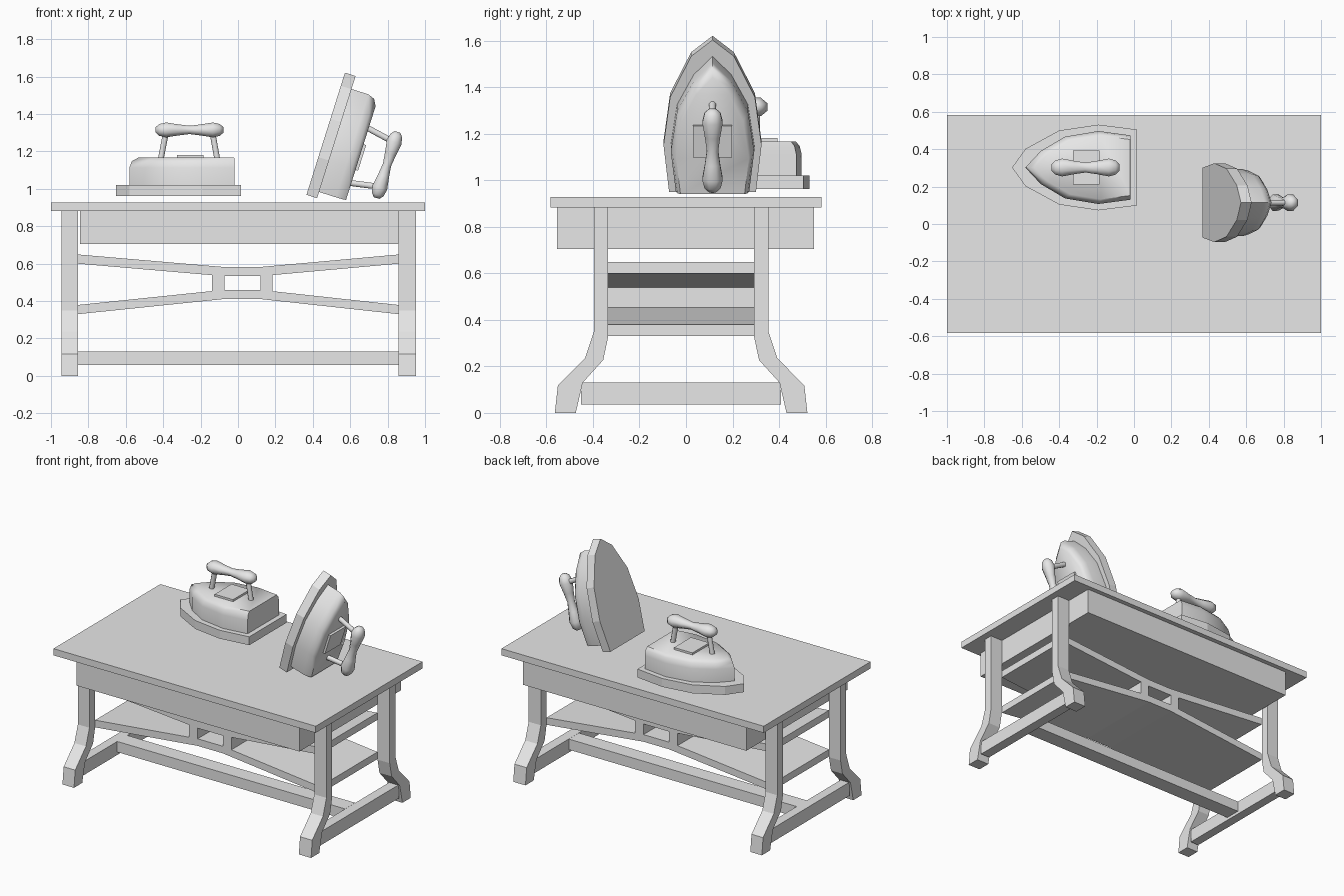
import bpy, bmesh, math
from mathutils import Matrix, Vector

cube = bpy.data.objects.get("Cube")
if cube:
    bpy.data.objects.remove(cube, do_unlink=True)

grey = bpy.data.materials.new("plain_grey")
grey.use_nodes = True
grey.diffuse_color = (0.8, 0.8, 0.8, 1)
grey.node_tree.nodes["Principled BSDF"].inputs["Base Color"].default_value = (0.8, 0.8, 0.8, 1)


def loft(name, rings, matrix=None, smooth=None):
    """Skin a list of equal-length point rings and cap both ends."""
    bm = bmesh.new()
    loops = [[bm.verts.new(p) for p in ring] for ring in rings]
    count = len(loops[0])
    for a, b in zip(loops, loops[1:]):
        for i in range(count):
            j = (i + 1) % count
            bm.faces.new((a[i], a[j], b[j], b[i]))
    bm.faces.new(loops[0])
    bm.faces.new(loops[-1])
    bmesh.ops.recalc_face_normals(bm, faces=bm.faces)
    mesh = bpy.data.meshes.new(name)
    bm.to_mesh(mesh)
    bm.free()
    mesh.materials.append(grey)
    obj = bpy.data.objects.new(name, mesh)
    bpy.context.scene.collection.objects.link(obj)
    if matrix:
        obj.matrix_world = matrix
    if smooth:
        bpy.ops.object.select_all(action='DESELECT')
        obj.select_set(True)
        bpy.context.view_layer.objects.active = obj
        bpy.ops.object.shade_smooth_by_angle(angle=math.radians(smooth))
    return obj


def box(name, x, y, z, matrix=None):
    corners = [(x[0], y[0]), (x[1], y[0]), (x[1], y[1]), (x[0], y[1])]
    return loft(name, [[(px, py, h) for px, py in corners] for h in z], matrix)


# Table top and apron
box("table_top", (-1, 1), (-0.582, 0.582), (0.882, 0.928))
box("apron", (-0.845, 0.857), (-0.555, 0.55), (0.705, 0.882))

# Curved legs: profile in depth and height, mirrored front to back
MID = -0.021
leg_profile = [(0.314, 0.882), (0.314, 0.326), (0.335, 0.227), (0.423, 0.13), (0.453, 0),
               (0.543, 0), (0.530, 0.117), (0.413, 0.236), (0.375, 0.35), (0.375, 0.882)]
sides = {"right": (-0.944, -0.856), "left": (0.859, 0.952)}
for side, xs in sides.items():
    for end, s in (("front", -1), ("back", 1)):
        loft(f"{end}_{side}_leg", [[(x, MID + s * d, h) for d, h in leg_profile] for x in xs])
    box(f"{side}_stretcher", (xs[0] + 0.012, xs[1] - 0.012), (MID - 0.43, MID + 0.43), (0.037, 0.13))
box("long_stretcher", (-0.87, 0.87), (MID - 0.055, MID + 0.055), (0.057, 0.13))

# Two bent shelves that pinch together at the centre
shelf_y = (-0.335, 0.292)
for name, end_z, mid_z in (("upper_shelf", 0.6, 0.533), ("lower_shelf", 0.33, 0.411)):
    line = [(-0.856, end_z), (-0.075, mid_z), (0.118, mid_z), (0.859, end_z)]
    outline = line + [(x, z + 0.049) for x, z in reversed(line)]
    loft(name, [[(x, y, z) for x, z in outline] for y in shelf_y])
for name, xs in (("right_divider", (-0.14, -0.073)), ("left_divider", (0.12, 0.184))):
    box(name, xs, shelf_y, (0.44, 0.55))


def mirrored(half):
    return half + [(x, -y) for x, y in reversed(half) if y > 0]


def iron(prefix, matrix):
    # Sole plate
    sole = mirrored([(0, 0.203), (-0.206, 0.229), (-0.416, 0.198), (-0.596, 0.1), (-0.668, 0)])
    sole = sole[:4] + [(-0.668, 0)] + sole[5:]
    loft(prefix + "_sole", [[(x, y, z) for x, y in sole] for z in (0, 0.058)], matrix)
    # Rounded body
    plan = mirrored([(-0.034, 0.172), (-0.206, 0.195), (-0.385, 0.165), (-0.515, 0.088), (-0.597, 0)])
    rings = []
    for sx, sy, z in ((1, 1, 0.055), (1, 1, 0.15), (0.975, 0.955, 0.185), (0.91, 0.87, 0.204)):
        rings.append([(-0.06 + (x + 0.06) * sx, y * sy, z) for x, y in plan])
    loft(prefix + "_body", rings, matrix, 50)
    box(prefix + "_top_plate", (-0.341, -0.201), (-0.092, 0.092), (0.19, 0.218), matrix)
    # Handle posts leaning inward
    turns = [math.tau * (i + 0.5) / 8 for i in range(8)]
    for end, x0, x1 in (("front", -0.43, -0.4), ("back", -0.126, -0.154)):
        post = [[(x + 0.017 * math.cos(t), 0.017 * math.sin(t), z) for t in turns]
                for x, z in ((x0, 0.19), (x1, 0.345))]
        loft(f"{prefix}_{end}_post", post, matrix, 50)
    # Turned grip with a bulb at each end
    half = [(-0.181, 0.016), (-0.162, 0.034), (-0.125, 0.043), (-0.06, 0.032), (0, 0.024)]
    profile = half + [(-x, r) for x, r in reversed(half[:-1])]
    grip = [[(-0.275 + x, 1.2 * r * math.cos(t), 0.352 + r * math.sin(t)) for t in turns]
            for x, r in profile]
    loft(prefix + "_grip", grip, matrix, 60)


# One iron lies flat, the other stands tilted on its heel
iron("flat_iron", Matrix.Translation((0.016, 0.302, 0.963)))
iron("upright_iron", Matrix.Translation((0.366, 0.114, 0.968))
     @ Matrix.Rotation(math.radians(107.5), 4, 'Y')
     @ Matrix.Diagonal(Vector((1.025, 0.92, 1.03, 1))))
